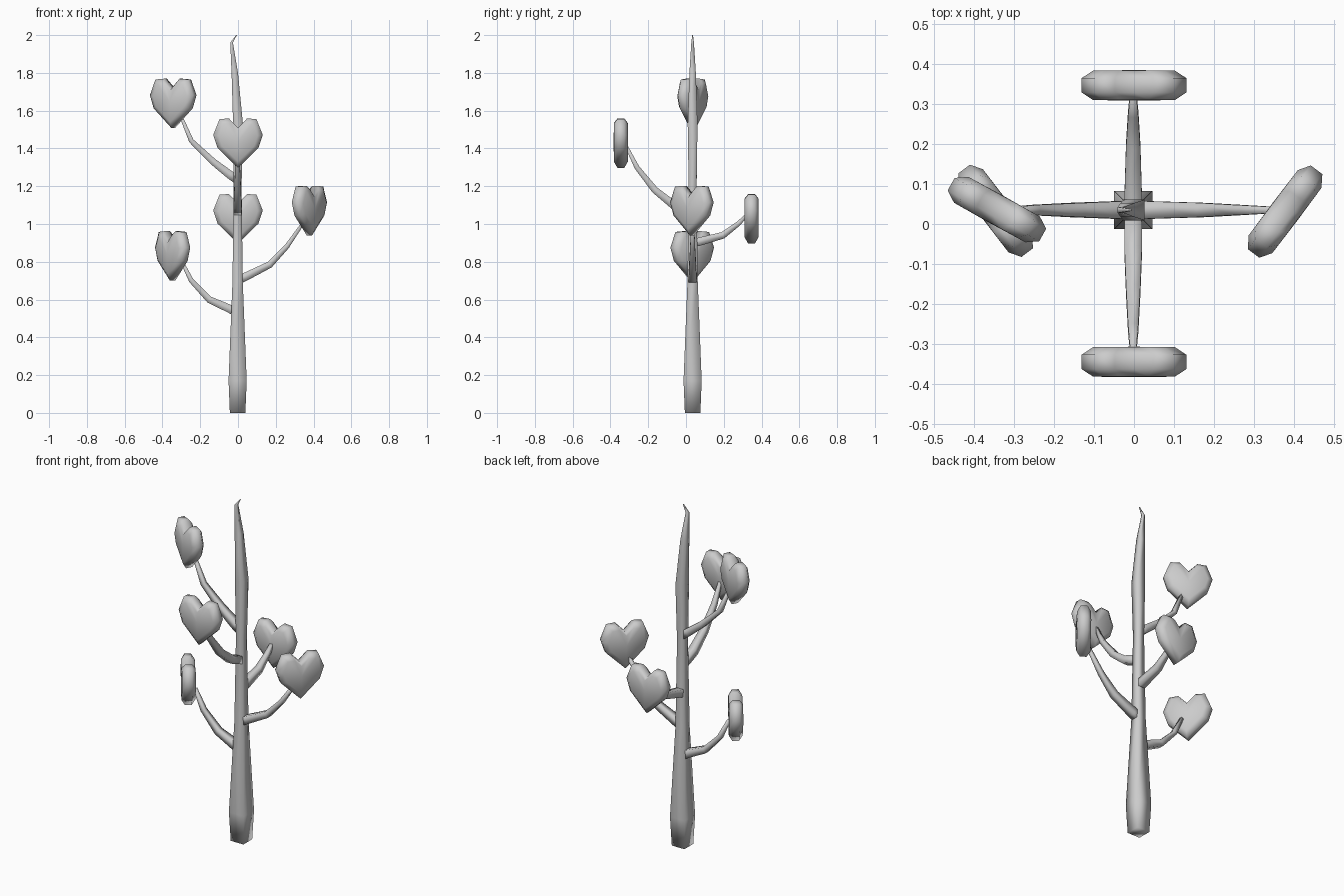
import bpy, bmesh, math
from mathutils import Vector, Matrix

if "Cube" in bpy.data.objects:
    bpy.data.objects.remove(bpy.data.objects["Cube"])

CY = 0.035  # trunk axis in y


def finish(name, bm):
    bmesh.ops.recalc_face_normals(bm, faces=bm.faces)
    me = bpy.data.meshes.new(name)
    bm.to_mesh(me)
    bm.free()
    for p in me.polygons:
        p.use_smooth = True
    ob = bpy.data.objects.new(name, me)
    bpy.context.collection.objects.link(ob)
    return ob


def bridge(bm, rings):
    for a, b in zip(rings, rings[1:]):
        n = len(a)
        for i in range(n):
            j = (i + 1) % n
            bm.faces.new((a[i], a[j], b[j], b[i]))


def square_tube(name, pts, widths, side=None):
    """Four-sided tapering tube; rings are level unless a side axis is given."""
    bm = bmesh.new()
    rings = []
    for i, p in enumerate(pts):
        u, v = Vector((1, 0, 0)), Vector((0, 1, 0))
        if side is not None:
            t = (pts[min(i + 1, len(pts) - 1)] - pts[max(i - 1, 0)]).normalized()
            u, v = side, t.cross(side)
        w = widths[i]
        rings.append([bm.verts.new(p + u * w * a + v * w * b)
                      for a, b in ((-1, -1), (1, -1), (1, 1), (-1, 1))])
    bridge(bm, rings)
    bm.faces.new(rings[0])
    bm.faces.new(rings[-1])
    return finish(name, bm)


# Trunk: (x offset, height, half width)
trunk = [(-.002, 0, .041), (-.002, .17, .048), (-.002, .70, .027), (-.002, 1.2, .021),
         (0, 1.53, .026), (-.017, 1.8, .017), (-.034, 1.96, .007), (-.008, 2.0, .002)]
square_tube("trunk", [Vector((x, CY, z)) for x, z, w in trunk], [w for x, z, w in trunk])

# Heart leaf outline: right half, from the tip up to the notch
HALF = [(0, 0), (.108, .105), (.131, .175), (.098, .258), (.048, .262), (0, .212)]
OUTLINE = HALF + [(-x, z) for x, z in HALF[-2:0:-1]]


def heart(name, loc, angle):
    bm = bmesh.new()
    rings = []
    for s, y in ((.78, -.037), (1, -.018), (1, .018), (.78, .037)):
        rings.append([bm.verts.new((x * s, y, .15 + (z - .15) * s)) for x, z in OUTLINE])
    bridge(bm, rings)
    for ring, y in ((rings[0], -.038), (rings[-1], .038)):
        c = bm.verts.new((0, y, .14))
        for i in range(len(ring)):
            bm.faces.new((ring[i], ring[(i + 1) % len(ring)], c))
    bm.transform(Matrix.Translation(loc) @ Matrix.Rotation(math.radians(angle), 4, 'Z'))
    return finish(name, bm)


# Branches: direction, (reach, height) path, then leaf tip position and turn
X, Y = Vector((1, 0, 0)), Vector((0, 1, 0))
branches = [
    ("low_left", -X, [(0, .525), (.04, .55), (.15, .60), (.245, .70), (.30, .81)],
     (-.346, .033, .70), -53),
    ("low_right", X, [(0, .70), (.04, .72), (.17, .785), (.26, .88), (.35, 1.01)],
     (.378, .031, .94), 53),
    ("back", Y, [(0, .90), (.03, .905), (.16, .94), (.24, 1.0), (.29, 1.05)],
     (0, .347, .897), 0),
    ("front", -Y, [(0, 1.06), (.10, 1.10), (.20, 1.18), (.295, 1.30), (.35, 1.41)],
     (0, -.345, 1.297), 0),
    ("high_left", -X, [(0, 1.23), (.04, 1.26), (.13, 1.33), (.245, 1.44), (.30, 1.57)],
     (-.343, .036, 1.507), -29),
]
for name, d, path, leaf, turn in branches:
    pts = [Vector((-.002, CY, z)) + d * r for r, z in path]
    square_tube(name + "_branch", pts, [.021, .022, .018, .013, .008], d.cross(Vector((0, 0, 1))))
    heart(name + "_leaf", Vector(leaf), turn)
